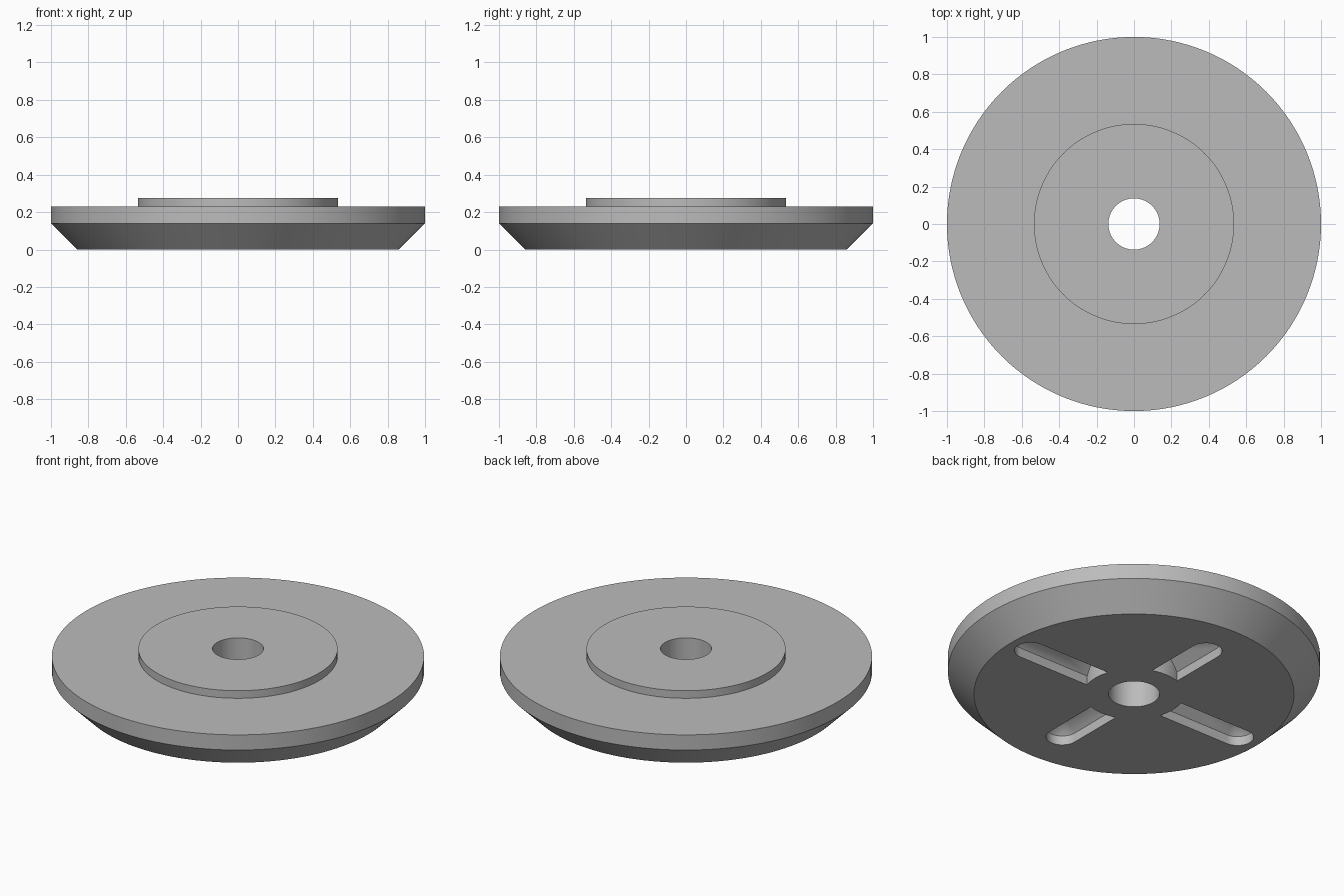
import bpy
import bmesh
from math import cos, sin, pi, radians

cube = bpy.data.objects.get("Cube")
if cube:
    bpy.data.objects.remove(cube, do_unlink=True)

SEGMENTS = 128

grey = bpy.data.materials.new("plain grey")
grey.use_nodes = True
colour = (0.5, 0.5, 0.5, 1)
grey.diffuse_color = colour
grey.node_tree.nodes["Principled BSDF"].inputs["Base Color"].default_value = colour


def make_object(name, bm):
    bmesh.ops.recalc_face_normals(bm, faces=bm.faces[:])
    mesh = bpy.data.meshes.new(name)
    bm.to_mesh(mesh)
    bm.free()
    mesh.materials.append(grey)
    obj = bpy.data.objects.new(name, mesh)
    bpy.context.collection.objects.link(obj)
    return obj


def lathe(name, profile):
    """Turn a closed (radius, height) profile about the z axis."""
    bm = bmesh.new()
    verts = [bm.verts.new((r, 0, z)) for r, z in profile]
    edges = [bm.edges.new((a, b)) for a, b in zip(verts, verts[1:] + verts[:1])]
    bmesh.ops.spin(bm, geom=verts + edges, cent=(0, 0, 0), axis=(0, 0, 1),
                   angle=2 * pi, steps=SEGMENTS, use_merge=True)
    bmesh.ops.remove_doubles(bm, verts=bm.verts[:], dist=1e-5)
    return make_object(name, bm)


def slot_cutter(name, reach, turn, half_width=0.087, wall=0.055):
    """Round-ended bar with a gabled top, lying through the centre."""
    bm = bmesh.new()
    points = [(s * reach, 0, wall + half_width) for s in (-1, 1)]
    for z in (-0.1, wall):
        for s in (-1, 1):
            for i in range(25):
                a = pi * i / 24 - pi / 2
                points.append((s * (reach + half_width * cos(a)), half_width * sin(a), z))
    verts = [bm.verts.new((x * cos(turn) - y * sin(turn), x * sin(turn) + y * cos(turn), z))
             for x, y, z in points]
    bmesh.ops.convex_hull(bm, input=verts)
    bmesh.ops.dissolve_limit(bm, angle_limit=radians(0.5), verts=bm.verts[:], edges=bm.edges[:])
    obj = make_object(name, bm)
    obj.hide_render = True
    return obj


def subtract(obj, cutter):
    mod = obj.modifiers.new("cut", 'BOOLEAN')
    mod.operation = 'DIFFERENCE'
    mod.solver = 'EXACT'
    mod.object = cutter
    bpy.context.view_layer.update()
    graph = bpy.context.evaluated_depsgraph_get()
    mesh = bpy.data.meshes.new_from_object(obj.evaluated_get(graph))
    obj.modifiers.clear()
    obj.data = mesh


# Disc with chamfered underside, raised centre and bore
disc = lathe("flanged_disc", [(0.137, 0), (0.86, 0), (1, 0.14), (1, 0.23),
                              (0.535, 0.23), (0.535, 0.275), (0.137, 0.275)])

# Crossed slots underneath, stopped short of the solid hub
bm = bmesh.new()
bmesh.ops.create_cone(bm, cap_ends=True, segments=SEGMENTS, radius1=0.27, radius2=0.27, depth=0.8)
hub = make_object("hub_keeper", bm)
hub.hide_render = True
cutters = [slot_cutter("long_slots", 0.725, 0), slot_cutter("short_slots", 0.6, pi / 2)]
for cutter in cutters:
    subtract(cutter, hub)
    subtract(disc, cutter)
for helper in cutters + [hub]:
    bpy.data.objects.remove(helper, do_unlink=True)

# Smooth curved walls, crisp rims
bpy.ops.object.select_all(action='DESELECT')
disc.select_set(True)
bpy.context.view_layer.objects.active = disc
bpy.ops.object.shade_smooth_by_angle(angle=radians(30))
